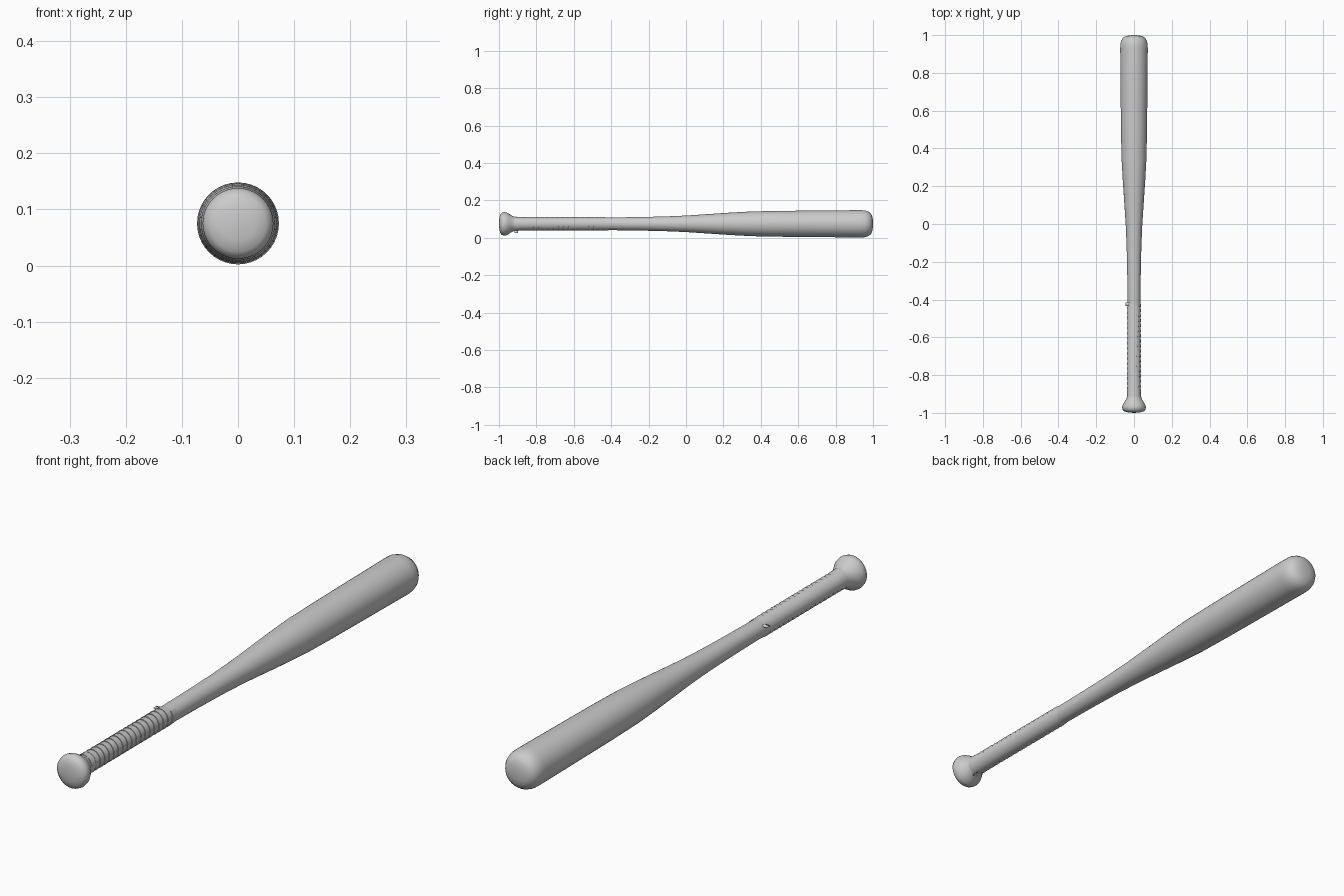
import bpy, bmesh
from math import sin, cos, pi
from mathutils import Matrix, Vector

cube = bpy.data.objects.get("Cube")
if cube:
    bpy.data.objects.remove(cube)

AXIS_Z = 0.075


def material(name, colour):
    m = bpy.data.materials.new(name)
    m.use_nodes = True
    m.diffuse_color = colour
    m.node_tree.nodes["Principled BSDF"].inputs["Base Color"].default_value = colour
    return m


grey = material("plain grey", (0.6, 0.6, 0.6, 1))


def finish(name, bm, angle):
    bmesh.ops.recalc_face_normals(bm, faces=bm.faces)
    mesh = bpy.data.meshes.new(name)
    bm.to_mesh(mesh)
    bm.free()
    mesh.materials.append(grey)
    ob = bpy.data.objects.new(name, mesh)
    ob.location.z = AXIS_Z
    bpy.context.collection.objects.link(ob)
    bpy.ops.object.select_all(action='DESELECT')
    ob.select_set(True)
    bpy.context.view_layer.objects.active = ob
    bpy.ops.object.shade_smooth_by_angle(angle=angle)
    return ob


# Bat body: (position along y, radius) profile spun around the long axis
profile = [(-1, 0), (-0.998, 0.03), (-0.993, 0.05), (-0.984, 0.06), (-0.972, 0.063),
           (-0.96, 0.061), (-0.945, 0.053), (-0.93, 0.043), (-0.915, 0.037),
           (-0.89, 0.034), (-0.6, 0.033), (-0.4, 0.034), (-0.25, 0.036), (-0.12, 0.039),
           (0, 0.044), (0.12, 0.052), (0.24, 0.06), (0.35, 0.066), (0.5, 0.069),
           (0.7, 0.071), (0.93, 0.073), (0.955, 0.072), (0.972, 0.067),
           (0.986, 0.058), (0.995, 0.043), (0.999, 0.022), (1, 0)]
bm = bmesh.new()
verts = [bm.verts.new((r, y, 0)) for y, r in profile]
edges = [bm.edges.new(pair) for pair in zip(verts, verts[1:])]
bmesh.ops.spin(bm, geom=verts + edges, cent=(0, 0, 0), axis=(0, 1, 0),
               angle=2 * pi, steps=40, use_duplicate=False)
bmesh.ops.remove_doubles(bm, verts=bm.verts, dist=0.0002)
finish("bat_body", bm, pi / 3)

# Grip tape: overlapping helical strip, its knob-side edge lifted over the last turn
TURNS, STEPS, START, END, WIDTH = 18, 32, -0.925, -0.435, 0.03
bm = bmesh.new()
previous = None
for i in range(TURNS * STEPS + 1):
    t = i / (TURNS * STEPS)
    a = -pi / 2 + 2 * pi * i / STEPS + t * pi * 0.75
    y = START + (END - START) * t
    base = 0.0345 + 0.002 * max(0, 1 - t * 15)
    ring = [bm.verts.new((cos(a) * r, y + w, sin(a) * r))
            for r, w in ((base - 0.002, 0), (base + 0.0025, 0), (base, WIDTH))]
    if previous:
        for k in range(2):
            bm.faces.new((previous[k], previous[k + 1], ring[k + 1], ring[k]))
    previous = ring
finish("grip_tape", bm, pi / 6)


# Loose tape ends: small curled flaps leaving the grip
def flap(name, angle, y, length, width):
    bm = bmesh.new()
    out = Vector((cos(angle), 0, sin(angle)))
    side = Vector((-sin(angle), 0, cos(angle)))
    previous = None
    for i in range(6):
        t = i / 5
        p = out * (0.034 + length * t * t) + side * (0.016 * t)
        row = [bm.verts.new(p + Vector((0, y + s * width, 0))) for s in (-0.5, 0.5)]
        if previous:
            bm.faces.new((previous[0], previous[1], row[1], row[0]))
        previous = row
    ob = finish(name, bm, pi / 4)
    thick = ob.modifiers.new("thickness", 'SOLIDIFY')
    thick.thickness = 0.002


flap("lower_tape_end", -pi / 2, -0.908, 0.015, 0.018)
flap("upper_tape_end", pi * 0.77, -0.425, 0.013, 0.02)
